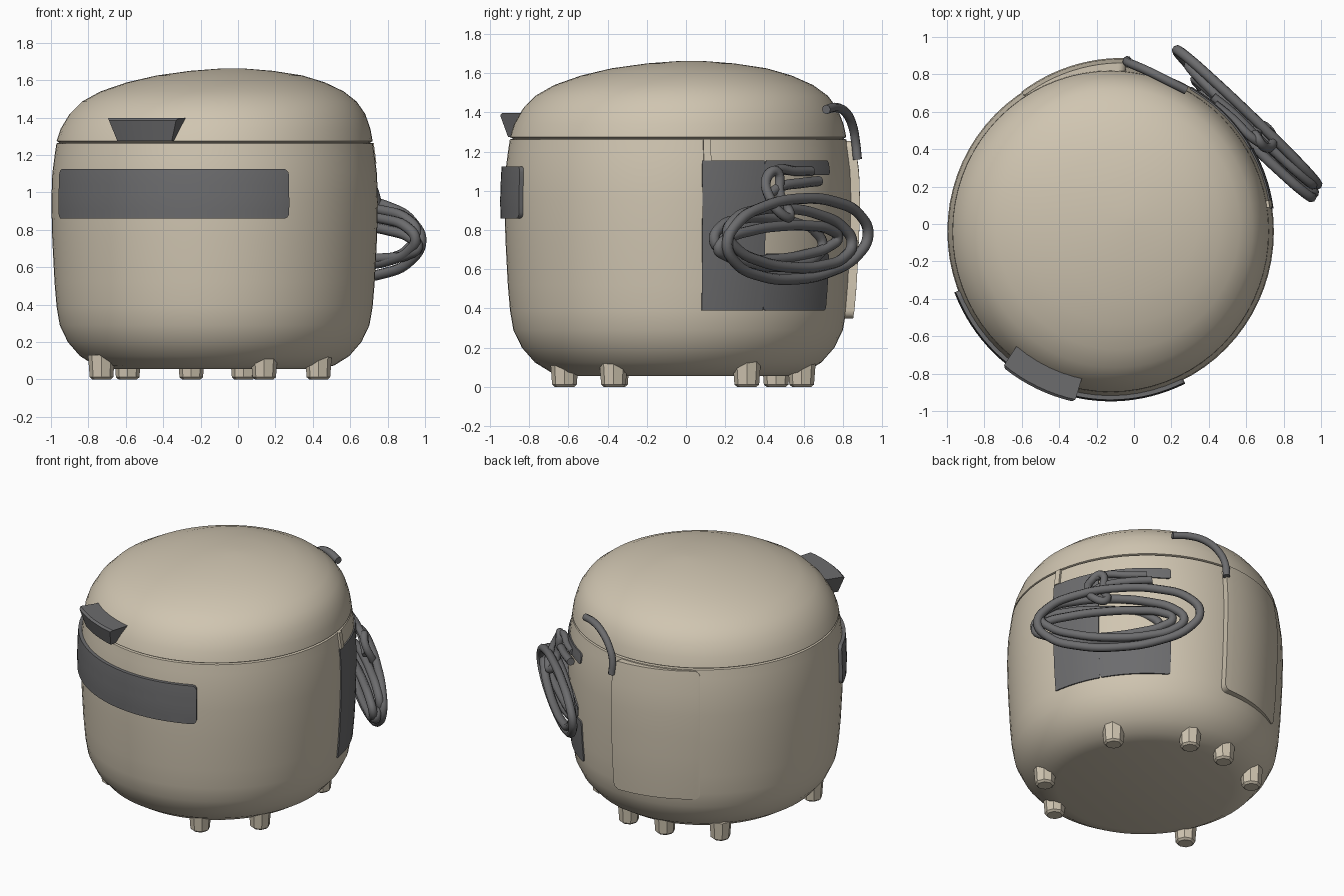
import bpy, bmesh, math
from mathutils import Vector

CX, CY = -0.125, -0.04

cube = bpy.data.objects.get("Cube")
if cube:
    bpy.data.objects.remove(cube, do_unlink=True)


def material(name, rgb):
    m = bpy.data.materials.new(name)
    m.use_nodes = True
    m.diffuse_color = (*rgb, 1)
    m.node_tree.nodes["Principled BSDF"].inputs["Base Color"].default_value = (*rgb, 1)
    return m


cream = material("warm_cream", (0.63, 0.56, 0.44))
grey = material("dark_grey", (0.15, 0.15, 0.155))


def finish(bm, name, mat, angle=40):
    bmesh.ops.recalc_face_normals(bm, faces=bm.faces)
    me = bpy.data.meshes.new(name)
    bm.to_mesh(me)
    bm.free()
    ob = bpy.data.objects.new(name, me)
    bpy.context.collection.objects.link(ob)
    me.materials.append(mat)
    bpy.ops.object.select_all(action="DESELECT")
    ob.select_set(True)
    bpy.context.view_layer.objects.active = ob
    bpy.ops.object.shade_smooth_by_angle(angle=math.radians(angle))
    return ob


def polar(angle, r, z, shift=(0, 0)):
    a = math.radians(angle)
    return Vector((CX + shift[0] + r * math.cos(a), CY + shift[1] + r * 1.015 * math.sin(a), z))


def lathe(name, rings, mat, steps=72):
    """Stack of capped rings; each ring is (radius, z, amount of sideways drift)."""
    bm = bmesh.new()
    loops = [[bm.verts.new(polar(360 * i / steps, r, z, (d, d * 0.7))) for i in range(steps)]
             for r, z, d in rings]
    for a, b in zip(loops, loops[1:]):
        for i in range(steps):
            j = (i + 1) % steps
            bm.faces.new((a[i], a[j], b[j], b[i]))
    bm.faces.new(loops[0])
    bm.faces.new(loops[-1])
    return finish(bm, name, mat)


# Rounded pot body and domed lid
BODY = [(0.56, 0.055), (0.64, 0.075), (0.72, 0.125), (0.785, 0.2), (0.828, 0.29), (0.845, 0.39),
        (0.856, 0.52), (0.868, 0.75), (0.873, 0.95), (0.868, 1.1), (0.855, 1.2), (0.846, 1.262)]
lathe("pot_body", [(r, z, 0) for r, z in BODY] + [(0.832, 1.266, 0), (0.832, 1.28, 0)], cream)
lathe("lid", [(0.832, 1.268, 0), (0.845, 1.274, 0), (0.828, 1.34, 0.005), (0.79, 1.42, 0.015),
              (0.735, 1.485, 0.025), (0.65, 1.54, 0.04), (0.53, 1.588, 0.06), (0.39, 1.625, 0.08),
              (0.22, 1.65, 0.09), (0.08, 1.661, 0.095), (0.01, 1.663, 0.095)], cream)


def body_radius(z):
    for (r0, z0), (r1, z1) in zip(BODY, BODY[1:]):
        if z <= z1:
            return r0 + (r1 - r0) * max(0, z - z0) / (z1 - z0)
    return BODY[-1][0]


def plate(name, a0, a1, z0, z1, mat, lift0=0.01, lift1=None, corner=0.0, rows=6):
    """Curved plate hugging the body, with optional rounded corners."""
    lift1 = lift0 if lift1 is None else lift1
    span = math.radians(a1 - a0) * 0.87
    n = max(2, int((a1 - a0) / 3))
    ts = {i / n for i in range(n + 1)}
    if corner:
        for k in (0.1, 0.35, 0.7, 1):
            ts |= {k * corner / span, 1 - k * corner / span}
    bm = bmesh.new()
    grid = []
    for t in sorted(ts):
        d = corner - min(t, 1 - t) * span
        cut = corner - math.sqrt(max(0, corner ** 2 - d ** 2)) if d > 0 else 0
        column = []
        for k in range(rows + 1):
            z = z0 + cut + (z1 - z0 - 2 * cut) * k / rows
            a, r = a0 + (a1 - a0) * t, body_radius(z)
            lift = lift0 + (lift1 - lift0) * t
            column.append([bm.verts.new(polar(a, r + h, z)) for h in (lift, -0.012)])
        grid.append(column)
    m = len(grid) - 1
    for i in range(m):
        for k in range(rows):
            for s in (0, 1):
                bm.faces.new([grid[x][y][s] for x, y in ((i, k), (i + 1, k), (i + 1, k + 1), (i, k + 1))])
    border = ([(i, 0) for i in range(m)] + [(m, k) for k in range(rows)]
              + [(i, rows) for i in range(m, 0, -1)] + [(0, k) for k in range(rows, 0, -1)])
    for p, q in zip(border, border[1:] + border[:1]):
        a, b = grid[p[0]][p[1]], grid[q[0]][q[1]]
        bm.faces.new((a[0], b[0], b[1], a[1]))
    return finish(bm, name, mat)


# Front display band, cord panel frame on the side, hinge tab and rear cover
plate("display_band", 201, 296.5, 0.86, 1.125, grey, 0.022, corner=0.03)
plate("cord_panel_column", 8, 30, 0.39, 1.155, grey, 0.008)
plate("cord_panel_top", 30, 60.5, 1.08, 1.155, grey, 0.008, corner=0.02)
plate("cord_panel_bottom", 30, 60.5, 0.39, 0.68, grey, 0.008, corner=0.02)
plate("hinge_tab", 8.5, 11, 1.155, 1.265, cream, 0.014)
plate("rear_cover", 84.5, 123, 0.35, 1.255, cream, 0.045, 0.004, corner=0.04)

# Lid handle: a curved wedge, wider at its top
bm = bmesh.new()
sections = []
for i in range(9):
    t = i / 8
    top, low = 230 + 29 * t, 234 + 21 * t
    sections.append([bm.verts.new(polar(*p)) for p in (
        (low, 0.79, 1.275), (low, 0.885, 1.275), (top + 2 - 4 * t, 0.918, 1.385),
        (top + 1 - 2 * t, 0.905, 1.397), (top, 0.76, 1.397))])
for a, b in zip(sections, sections[1:]):
    for k in range(5):
        j = (k + 1) % 5
        bm.faces.new((a[k], a[j], b[j], b[k]))
bm.faces.new(sections[0])
bm.faces.new(sections[-1])
finish(bm, "lid_handle", grey, 30)

# Feet
for n, (x, y) in enumerate([(0.43, 0.31), (0.03, 0.59), (-0.25, 0.59), (-0.59, 0.46),
                            (0.43, -0.37), (0.14, -0.62), (-0.73, -0.36)]):
    bm = bmesh.new()
    bmesh.ops.create_cone(bm, cap_ends=True, segments=8, radius1=0.062, radius2=0.072, depth=0.13)
    bmesh.ops.translate(bm, verts=bm.verts, vec=(x, y, 0.065))
    rim = [e for e in bm.edges if all(v.co.z < 0.01 for v in e.verts)]
    bmesh.ops.bevel(bm, geom=rim, offset=0.012, segments=1, affect="EDGES")
    finish(bm, f"foot_{n + 1}", cream, 30)


def tube(name, points, radius, cyclic=False):
    cu = bpy.data.curves.new(name, "CURVE")
    cu.dimensions = "3D"
    cu.bevel_depth = radius
    cu.bevel_resolution = 2
    cu.resolution_u = 6
    cu.use_fill_caps = True
    sp = cu.splines.new("BEZIER")
    sp.bezier_points.add(len(points) - 1)
    for bp, p in zip(sp.bezier_points, points):
        bp.co = p
        bp.handle_left_type = bp.handle_right_type = "AUTO"
    sp.use_cyclic_u = cyclic
    cu.materials.append(grey)
    ob = bpy.data.objects.new(name, cu)
    bpy.context.collection.objects.link(ob)


# Coiled cord: slanted oval loops hanging beside the panel
def cord_loop(name, centre, length, height, lean=0.0, roll=0.0):
    along, out = Vector((0.72, -0.69, 0)), Vector((0.69, 0.72, 0))
    pts = []
    for i in range(12):
        a = math.tau * i / 12
        u, w = length * math.cos(a), height * math.sin(a)
        pts.append(Vector(centre) + along * u + out * lean * w + Vector((0, 0, w + roll * u)))
    tube(name, pts, 0.028, True)


cord_loop("cord_loop_outer", (0.605, 0.57, 0.755), 0.52, 0.205, 0.1, -0.04)
cord_loop("cord_loop_wide", (0.625, 0.53, 0.76), 0.46, 0.15, -0.1, 0.05)
cord_loop("cord_loop_middle", (0.645, 0.47, 0.735), 0.44, 0.085, 0.15, -0.06)
cord_loop("cord_loop_inner", (0.66, 0.42, 0.74), 0.4, 0.125, -0.15, 0.03)

# Wrapped cord end and the two strands returning to the panel
tube("cord_wrap", [(0.70, 0.41, 1.06), (0.66, 0.46, 1.10), (0.66, 0.48, 0.98), (0.68, 0.53, 0.87),
                   (0.73, 0.49, 0.88), (0.74, 0.43, 0.96)], 0.026, True)
tube("cord_strand_upper", [(0.69, 0.42, 1.08), (0.62, 0.47, 1.11), (0.53, 0.56, 1.1), (0.43, 0.64, 1.1)], 0.024)
tube("cord_strand_lower", [(0.70, 0.42, 0.98), (0.64, 0.48, 1.02), (0.53, 0.59, 1.04), (0.42, 0.68, 1.05)], 0.026)

# Steam strap curling over the back edge of the lid
tube("rear_strap", [(0.28, 0.715, 1.415), (0.18, 0.765, 1.425), (0.08, 0.815, 1.4),
                    (0.0, 0.85, 1.33), (-0.035, 0.865, 1.25), (-0.035, 0.875, 1.16)], 0.024)
